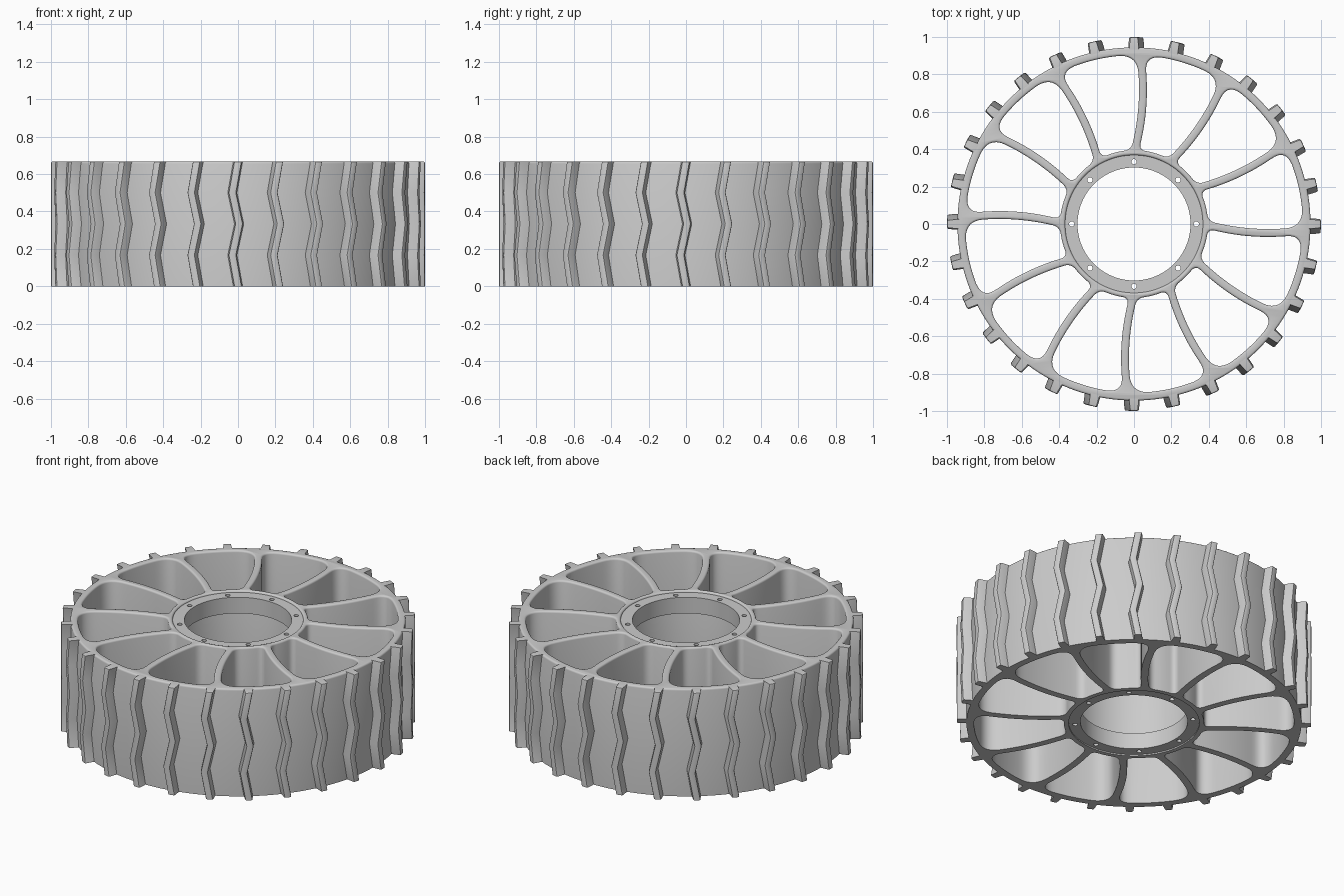
import bpy, bmesh, math
from mathutils import Vector

if "Cube" in bpy.data.objects:
    bpy.data.objects.remove(bpy.data.objects["Cube"])

H = 0.667
SPOKES, BARS, BOLTS = 12, 28, 8
R_IN, R_OUT, HALF = 0.395, 0.902, 0.021   # window radii, half spoke thickness


def polar(r, a):
    return Vector((r * math.cos(a), r * math.sin(a)))


def circle(r, n, c=(0, 0)):
    return [Vector(c) + polar(r, 2 * math.pi * i / n) for i in range(n)]


def plate(name, loops, z0, z1, bevel=0.0):
    """Filled outline with holes, extruded from z0 to z1, rounded on the top edge."""
    cu = bpy.data.curves.new(name, 'CURVE')
    cu.dimensions, cu.fill_mode = '2D', 'BOTH'
    cu.extrude = (z1 - z0) / 2 - bevel
    cu.bevel_depth, cu.offset, cu.bevel_resolution = bevel, -bevel, 2
    for pts in loops:
        s = cu.splines.new('POLY')
        s.points.add(len(pts) - 1)
        for p, v in zip(s.points, pts):
            p.co = (v.x, v.y, 0, 1)
        s.use_cyclic_u = True
    tmp = bpy.data.objects.new(name + "_outline", cu)
    bpy.context.collection.objects.link(tmp)
    dg = bpy.context.evaluated_depsgraph_get()
    me = bpy.data.meshes.new_from_object(tmp.evaluated_get(dg))
    bpy.data.objects.remove(tmp)
    for v in me.vertices:
        v.co.z += (z0 + z1) / 2
        if v.co.z < z0 + bevel + 1e-4:      # keep the underside flat
            v.co.z = z0
    bm = bmesh.new()
    bm.from_mesh(me)
    bmesh.ops.remove_doubles(bm, verts=bm.verts, dist=1e-5)
    bmesh.ops.recalc_face_normals(bm, faces=bm.faces)
    return finish(name, bm)


def finish(name, bm):
    me = bpy.data.meshes.new(name)
    bm.to_mesh(me)
    bm.free()
    ob = bpy.data.objects.new(name, me)
    bpy.context.collection.objects.link(ob)
    bpy.ops.object.select_all(action='DESELECT')
    ob.select_set(True)
    bpy.context.view_layer.objects.active = ob
    bpy.ops.object.shade_smooth_by_angle(angle=math.radians(32))
    return ob


def spoke_point(r, side, a):
    """Point on one side of the curved spoke at angle a, at radius r."""
    y = -0.048 + 0.41 * (r - 0.72) ** 2 + side * HALF
    return polar(r, a + math.asin(y / r))


def corner(p, c, q, n=7):
    return [p.lerp(c, t).lerp(c.lerp(q, t), t) for t in [i / n for i in range(1, n)]]


def window(a):
    """Rounded opening between the spokes at a and a + one step."""
    b, d1, d2 = a + 2 * math.pi / SPOKES, 0.04, 0.09
    radii = [R_IN + d1 + (R_OUT - d2 - R_IN - d1) * i / 12 for i in range(13)]
    low = [spoke_point(r, 1, a) for r in radii]
    high = [spoke_point(r, -1, b) for r in reversed(radii)]

    def arc(p, q, r, d, n):
        a0, a1 = math.atan2(p.y, p.x), math.atan2(q.y, q.x)
        span = (a1 - a0 + math.pi) % (2 * math.pi) - math.pi
        k = math.copysign(d / r, span)
        return [polar(r, a0 + k + (span - 2 * k) * i / n) for i in range(n + 1)]

    c = [spoke_point(R_OUT, 1, a), spoke_point(R_OUT, -1, b),
         spoke_point(R_IN, -1, b), spoke_point(R_IN, 1, a)]
    outer = arc(c[0], c[1], R_OUT, d2, 10)
    inner = arc(c[2], c[3], R_IN, d1, 4)
    return (low + corner(low[-1], c[0], outer[0]) + outer
            + corner(outer[-1], c[1], high[0]) + high
            + corner(high[-1], c[2], inner[0]) + inner
            + corner(inner[-1], c[3], low[0]))


# Rim, curved spokes and hub wall in one solid
windows = [window(2 * math.pi * k / SPOKES) for k in range(SPOKES)]
plate("wheel_body", [circle(0.944, 168), circle(0.368, 96)] + windows, 0, H, 0.011)

# Bolt flanges at both ends of the hub
holes = [circle(0.014, 16, polar(0.333, 2 * math.pi * k / BOLTS)) for k in range(BOLTS)]
flange = [circle(0.369, 96), circle(0.302, 96)] + holes
plate("top_flange", flange, H - 0.11, H - 0.01)
plate("bottom_flange", flange, 0.008, 0.108)

# Zigzag tread bars
bm = bmesh.new()
zig = [0.0, -0.03, 0.006, -0.03, 0.0]
section = [(-0.026, 0.93), (0.026, 0.93), (0.02, 0.999), (-0.02, 0.999)]
for k in range(BARS):
    a = -math.pi / 2 + 2 * math.pi * k / BARS
    rings = []
    for i, off in enumerate(zig):
        ring = []
        for x, r in section:
            p = polar(r, a + (off + x) / r)
            ring.append(bm.verts.new((p.x, p.y, H * i / 4)))
        rings.append(ring)
    for lo, hi in zip(rings, rings[1:]):
        for j in range(4):
            n = (j + 1) % 4
            bm.faces.new((lo[j], lo[n], hi[n], hi[j]))
    bm.faces.new(rings[0][::-1])
    bm.faces.new(rings[-1])
bmesh.ops.recalc_face_normals(bm, faces=bm.faces)
# Round the outer bar edges, leaving the underside flat
edges = [e for e in bm.edges
         if all(v.co.xy.length > 0.97 for v in e.verts)
         and max(v.co.z for v in e.verts) > 0.01
         and len(e.link_faces) == 2 and e.calc_face_angle() > 0.9]
bmesh.ops.bevel(bm, geom=edges, offset=0.007, segments=2, profile=0.5, affect='EDGES')
finish("tread_bars", bm)
